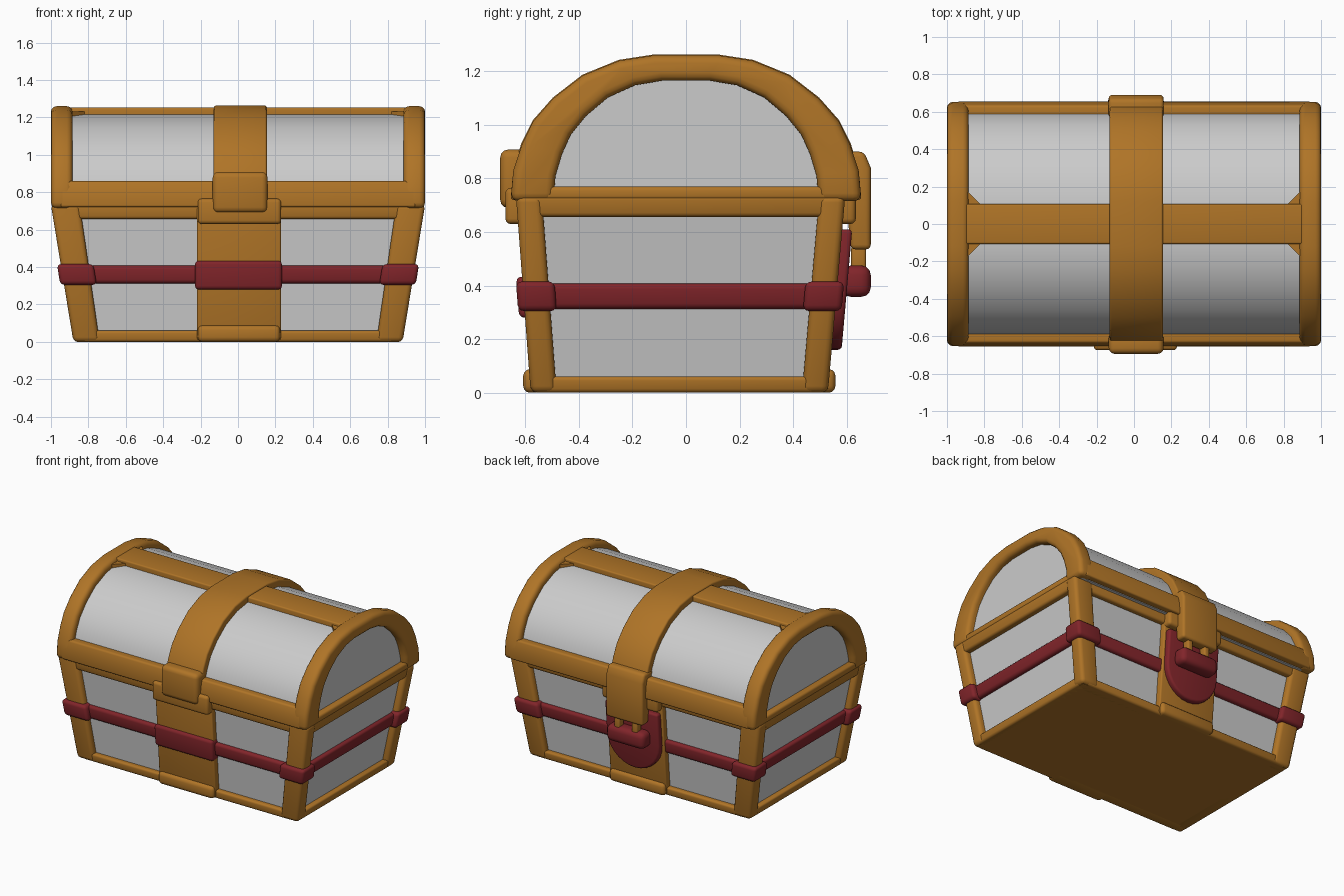
import bpy, bmesh, math
from mathutils import Vector

if "Cube" in bpy.data.objects:
    bpy.data.objects.remove(bpy.data.objects["Cube"])


def material(name, rgb):
    m = bpy.data.materials.new(name)
    m.diffuse_color = (*rgb, 1)
    m.use_nodes = True
    m.node_tree.nodes["Principled BSDF"].inputs["Base Color"].default_value = m.diffuse_color
    return m


GOLD = material("gold_trim", (0.43, 0.175, 0.02))
RED = material("red_strap", (0.22, 0.018, 0.023))


def finish(name, bm, mat, bevel):
    bmesh.ops.recalc_face_normals(bm, faces=bm.faces)
    if bevel:
        edges = [e for e in bm.edges if e.calc_face_angle(0) > math.radians(38)]
        bmesh.ops.bevel(bm, geom=edges, offset=bevel, segments=3, profile=0.5,
                        affect='EDGES', clamp_overlap=True)
    me = bpy.data.meshes.new(name)
    bm.to_mesh(me)
    bm.free()
    ob = bpy.data.objects.new(name, me)
    bpy.context.collection.objects.link(ob)
    if mat:
        me.materials.append(mat)
    bpy.ops.object.select_all(action='DESELECT')
    ob.select_set(True)
    bpy.context.view_layer.objects.active = ob
    bpy.ops.object.shade_smooth_by_angle(angle=math.radians(38))
    return ob


def loft(name, a, b, mat=None, bevel=0.0):
    """Solid between two matching loops of points."""
    bm = bmesh.new()
    va = [bm.verts.new(p) for p in a]
    vb = [bm.verts.new(p) for p in b]
    n = len(va)
    bm.faces.new(va)
    bm.faces.new(vb[::-1])
    for i in range(n):
        j = (i + 1) % n
        bm.faces.new((va[j], va[i], vb[i], vb[j]))
    return finish(name, bm, mat, bevel)


def rect(x0, x1, y0, y1, z):
    return [(x0, y0, z), (x1, y0, z), (x1, y1, z), (x0, y1, z)]


def block(name, x0, x1, y0, y1, z0, z1, mat=None, bevel=0.0):
    return loft(name, rect(x0, x1, y0, y1, z0), rect(x0, x1, y0, y1, z1), mat, bevel)


def prism_x(name, pts, x0, x1, mat=None, bevel=0.0):
    return loft(name, [(x0, *p) for p in pts], [(x1, *p) for p in pts], mat, bevel)


# Slanted outer faces of the body at height z
def hx(z): return 0.88 + 0.164 * z
def yf(z): return -0.58 - 0.075 * z
def yb(z): return 0.53 + 0.088 * z


def slanted(name, fn, z0, z1, mat=None, bevel=0.0):
    return loft(name, rect(*fn(z0), z0), rect(*fn(z1), z1), mat, bevel)


# Lid arch outline, shrunk towards its base centre by dy, dz
HALF = [(0.655, 0.715), (0.645, 0.83), (0.612, 0.93), (0.57, 1.015), (0.495, 1.1),
        (0.385, 1.185), (0.25, 1.24), (0.12, 1.26)]


def arch(dy, dz):
    h = [(y * (1 - dy / 0.655), 0.715 + (z - 0.715) * (1 - dz / 0.545)) for y, z in HALF]
    return [(-y, z) for y, z in h] + h[::-1]


# Body: panels and floor
slanted("body_panels", lambda z: (0.045 - hx(z), hx(z) - 0.045, yf(z) + 0.04, yb(z) - 0.04), 0.02, 0.72)
slanted("floor_plate", lambda z: (0.02 - hx(z), hx(z) - 0.02, yf(z) + 0.02, yb(z) - 0.02), 0.0, 0.04, GOLD)

# Rails round the bottom and the rim
for label, z0, z1 in (("bottom", 0.0, 0.06), ("rim", 0.657, 0.735)):
    slanted(label + "_rail_front", lambda z: (0.05 - hx(z), hx(z) - 0.05, yf(z) + 0.005, yf(z) + 0.1), z0, z1, GOLD, 0.015)
    slanted(label + "_rail_back", lambda z: (0.05 - hx(z), hx(z) - 0.05, yb(z) - 0.1, yb(z) - 0.005), z0, z1, GOLD, 0.015)
    for s, side in ((-1, "left"), (1, "right")):
        slanted(label + "_rail_" + side, lambda z: (s * (hx(z) - 0.1), s * (hx(z) - 0.005), yf(z) + 0.05, yb(z) - 0.05),
                z0, z1, GOLD, 0.015)

# Corner posts and red strap corners
for s, side in ((-1, "left"), (1, "right")):
    for edge, d, end in ((yf, 1, "front"), (yb, -1, "back")):
        slanted(f"post_{end}_{side}", lambda z: (s * (hx(z) - 0.14 - 0.02 * z), s * hx(z), edge(z), edge(z) + d * 0.097),
                0, 0.735, GOLD, 0.025)
        slanted(f"strap_corner_{end}_{side}", lambda z: (s * (hx(z) - 0.175), s * (hx(z) + 0.02),
                edge(z) - d * 0.024, edge(z) + d * 0.12), 0.305, 0.415, RED, 0.022)

# Red strap round the body
slanted("strap", lambda z: (0.015 - hx(z), hx(z) - 0.015, yf(z) + 0.012, yb(z) - 0.012), 0.313, 0.407, RED, 0.02)

# Central strips and brackets, front and back
for edge, d, end in ((yf, 1, "front"), (yb, -1, "back")):
    slanted("centre_strip_" + end, lambda z: (-0.22, 0.23, edge(z), edge(z) + d * 0.1), 0.01, 0.72, GOLD, 0.01)
    slanted("bottom_bracket_" + end, lambda z: (-0.215, 0.225, edge(0) - d * 0.028, edge(0) + d * 0.1),
            0, 0.088, GOLD, 0.025)
    slanted("rim_bracket_" + end, lambda z: (-0.215, 0.23, edge(0.73) - d * 0.04, edge(0.73) + d * 0.1),
            0.63, 0.765, GOLD, 0.02)
slanted("strap_plate_front", lambda z: (-0.23, 0.235, yf(z) - 0.022, yf(z) + 0.08), 0.28, 0.433, RED, 0.02)

# Lid: panels, end arches, centre band
prism_x("lid_panels", arch(0.045, 0.045), -0.95, 0.95)
for s, side in ((-1, "left"), (1, "right")):
    prism_x("lid_arch_" + side, arch(0, 0) + arch(0.16, 0.095)[::-1], s * 0.885, s * 1.0, GOLD, 0.03)
    block("lid_end_rail_" + side, s * 0.89, s * 0.995, -0.56, 0.56, 0.72, 0.77, GOLD, 0.015)
prism_x("lid_centre_band", arch(-0.003, -0.003) + arch(0.08, 0.08)[::-1], -0.13, 0.155, GOLD, 0.012)

# Lid: ridge, long rails and ridge gussets
block("lid_ridge", -0.95, 0.95, -0.107, 0.107, 1.17, 1.252, GOLD, 0.01)
for d, end in ((-1, "front"), (1, "back")):
    rail = [(0.655, 0.72), (0.648, 0.8), (0.634, 0.86), (0.56, 0.86), (0.56, 0.72)]
    prism_x("lid_rail_" + end, [(d * y, z) for y, z in rail], -0.95, 0.95, GOLD, 0.012)
    for s, side in ((-1, "left"), (1, "right")):
        tri = [(s * 0.9, d * 0.095), (s * 0.81, d * 0.095), (s * 0.9, d * 0.185)]
        loft(f"ridge_gusset_{end}_{side}", [(*p, 1.17) for p in tri], [(*p, 1.232) for p in tri], GOLD)

# Hasps on the band ends
block("hasp_front", -0.135, 0.158, -0.694, -0.58, 0.69, 0.908, GOLD, 0.03)
hasp = [(0.56, 0.9), (0.665, 0.9), (0.69, 0.84), (0.69, 0.535), (0.615, 0.535), (0.6, 0.7)]
prism_x("hasp_back", hasp, -0.135, 0.158, GOLD, 0.018)
for x in (-0.08, 0.06):
    block("hasp_loop", x, x + 0.045, 0.617, 0.673, 0.44, 0.55, GOLD, 0.012)

# Red lock on the back: shield plate with round bottom, and knob
shield = [(-0.205, 0.61), (0.215, 0.61)]
shield += [(0.005 + 0.21 * math.cos(a), 0.37 - 0.21 * math.sin(a))
           for a in (math.pi * i / 14 for i in range(15))]
loft("lock_plate", [(x, yb(z) - 0.02, z) for x, z in shield],
     [(x, yb(z) + 0.037, z) for x, z in shield], RED, 0.015)
block("lock_knob", -0.14, 0.16, 0.58, 0.69, 0.358, 0.475, RED, 0.035)
